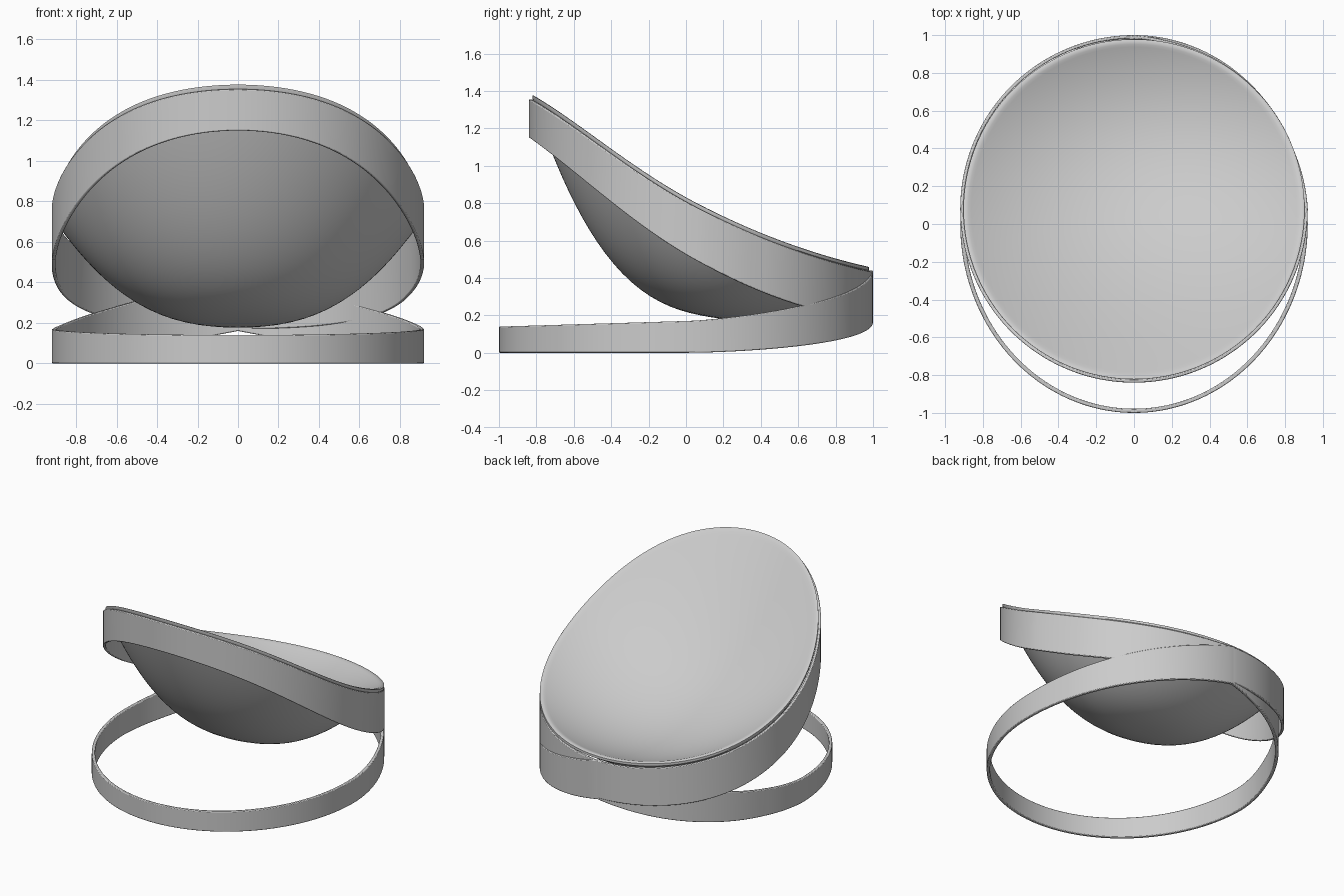
import bpy, bmesh
from math import sin, cos, acos, pi, tanh

if "Cube" in bpy.data.objects:
    bpy.data.objects.remove(bpy.data.objects["Cube"])

N = 160


def finish(name, bm, bevel=0.0):
    bmesh.ops.recalc_face_normals(bm, faces=bm.faces)
    mesh = bpy.data.meshes.new(name)
    bm.to_mesh(mesh)
    bm.free()
    ob = bpy.data.objects.new(name, mesh)
    bpy.context.collection.objects.link(ob)
    if bevel:
        m = ob.modifiers.new("soft_edges", "BEVEL")
        m.width = bevel
        m.segments = 2
        m.limit_method = 'ANGLE'
    bpy.ops.object.select_all(action='DESELECT')
    ob.select_set(True)
    bpy.context.view_layer.objects.active = ob
    bpy.ops.object.shade_smooth_by_angle(angle=0.8)
    return ob


def band(name, cy, rx, ry, thick, low, high, inner_side):
    """Closed upright strip; low and high give edge heights from s = -1 (front)
    to 1 (back). At the back it slips inside the other band on inner_side."""
    bm = bmesh.new()
    rings = []
    for i in range(N):
        a = 2 * pi * i / N
        c, s = cos(a), sin(a)
        inset = 0.018 * tanh(4 * max(c * inner_side, 0)) * min(max(s, 0) * 3, 1)
        rings.append([bm.verts.new(((rx - d - inset) * c, cy + (ry - d - inset) * s, f(s)))
                      for d, f in ((0, low), (0, high), (thick, high), (thick, low))])
    for i in range(N):
        p, q = rings[i], rings[(i + 1) % N]
        for j in range(4):
            k = (j + 1) % 4
            bm.faces.new((p[j], q[j], q[k], p[k]))
    return finish(name, bm, bevel=0.005)


def swell(s):
    return 0.1 * max(-s, 0) ** 2 * (1 - s * s)


def rim(s):
    return 0.765 - 0.46 * s + 0.13 * s * s + swell(s)


def rise(s, p):
    """0 at the sides, 1 at the back, climbing steadily round the circle."""
    return (1 - acos(min(max(s, 0), 1)) / (pi / 2)) ** p


# Floor band, climbing to the back
band("base_band", 0, 0.92, 1.0, 0.022,
     lambda s: 0.16 * rise(s, 1.7),
     lambda s: 0.17 + 0.03 * min(s, 0) + 0.27 * rise(s, 1.4), -1)

# Sloping band that carries the seat
band("upper_band", 0.08, 0.92, 0.92, 0.018,
     lambda s: 0.48 - 0.49 * s + 0.18 * s * s + swell(s), rim, 1)

# Seat: deep asymmetric underside, rounded rim, dished top
bm = bmesh.new()


def seat_vert(r, a, top):
    u, s = r * cos(a), r * sin(a)
    if top:
        z = rim(s) + 0.036 - 0.27 * (1 - r * r)
        if r > 0.97:
            z -= 0.014 * ((r - 0.97) / 0.03) ** 2
    else:
        z = rim(s) + 0.005 - (1 - r ** 2.6) * (0.57 - 0.28 * s)
    return bm.verts.new((0.903 * u, 0.078 + 0.9 * s, z))


M = 26
radii = [sin(j / M * pi / 2) for j in range(1, M + 1)]
rows = [[seat_vert(r, 2 * pi * i / N, False) for i in range(N)] for r in radii]
rows += [[seat_vert(r, 2 * pi * i / N, True) for i in range(N)] for r in reversed(radii)]
bottom, top = seat_vert(0, 0, False), seat_vert(0, 0, True)
for i in range(N):
    k = (i + 1) % N
    bm.faces.new((bottom, rows[0][k], rows[0][i]))
    bm.faces.new((top, rows[-1][i], rows[-1][k]))
    for p, q in zip(rows, rows[1:]):
        bm.faces.new((p[i], p[k], q[k], q[i]))
finish("seat", bm)
